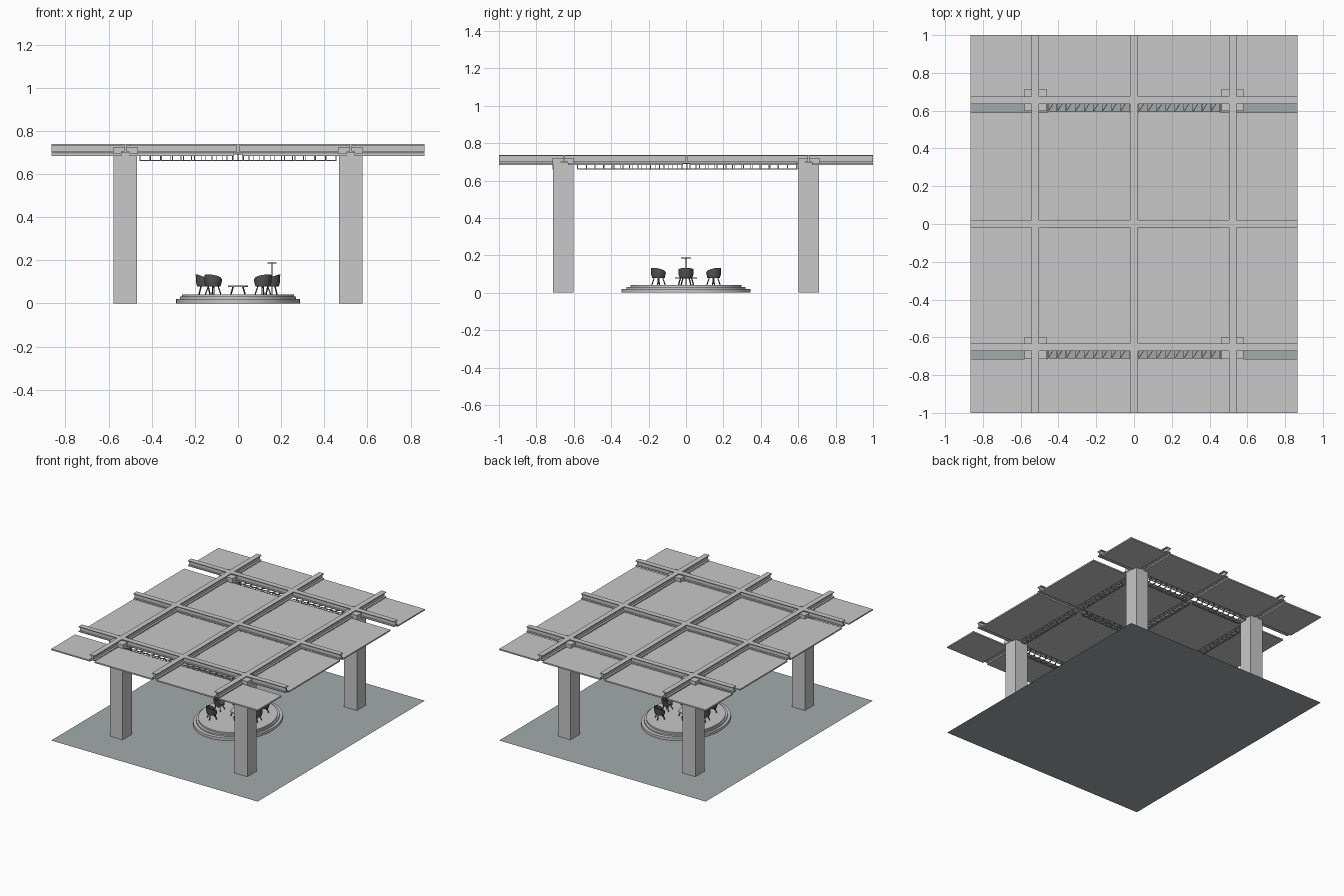
import bpy, bmesh, math
from mathutils import Vector, Matrix

if "Cube" in bpy.data.objects:
    bpy.data.objects.remove(bpy.data.objects["Cube"])


def mat(name, r, g, b):
    m = bpy.data.materials.new(name)
    m.diffuse_color = (r, g, b, 1)
    m.use_nodes = True
    m.node_tree.nodes["Principled BSDF"].inputs["Base Color"].default_value = m.diffuse_color
    return m


CONCRETE = mat("light grey", 0.58, 0.58, 0.58)
FLOOR = mat("slate grey", 0.37, 0.41, 0.41)
DARK = mat("charcoal", 0.09, 0.09, 0.095)
STEEL = mat("steel grey", 0.45, 0.45, 0.45)


def finish(bm, name, material, smooth=False):
    bmesh.ops.recalc_face_normals(bm, faces=bm.faces)
    me = bpy.data.meshes.new(name)
    bm.to_mesh(me)
    bm.free()
    me.materials.append(material)
    ob = bpy.data.objects.new(name, me)
    bpy.context.collection.objects.link(ob)
    if smooth:
        bpy.ops.object.select_all(action='DESELECT')
        ob.select_set(True)
        bpy.context.view_layer.objects.active = ob
        bpy.ops.object.shade_smooth_by_angle(angle=math.radians(35))
    return ob


def box(bm, x0, x1, y0, y1, z0, z1):
    m = Matrix.Translation(((x0 + x1) / 2, (y0 + y1) / 2, (z0 + z1) / 2))
    m = m @ Matrix.Diagonal((x1 - x0, y1 - y0, z1 - z0, 1))
    bmesh.ops.create_cube(bm, size=1, matrix=m)


def bar(bm, a, b, t):
    a, b = Vector(a), Vector(b)
    d = b - a
    m = Matrix.Translation((a + b) / 2) @ d.to_track_quat('Z', 'Y').to_matrix().to_4x4()
    bmesh.ops.create_cube(bm, size=1, matrix=m @ Matrix.Diagonal((t, t, d.length, 1)))


def disc(bm, x, y, rx, ry, z0, z1, n=48):
    m = Matrix.Translation((x, y, (z0 + z1) / 2)) @ Matrix.Diagonal((rx, ry, z1 - z0, 1))
    bmesh.ops.create_cone(bm, cap_ends=True, segments=n, radius1=1, radius2=1, depth=1, matrix=m)


# floor sheet
bm = bmesh.new()
bmesh.ops.create_grid(bm, x_segments=1, y_segments=1, size=1,
                      matrix=Matrix.Diagonal((0.865, 1, 1, 1)))
finish(bm, "floor", FLOOR)

# four columns with wider heads
for sx in (-1, 1):
    for sy in (-1, 1):
        bm = bmesh.new()
        cx, cy = sx * 0.522, sy * 0.656
        box(bm, cx - 0.054, cx + 0.054, cy - 0.055, cy + 0.055, 0.0005, 0.69)
        box(bm, cx - 0.058, cx + 0.058, cy - 0.058, cy + 0.058, 0.69, 0.722)
        finish(bm, "column", CONCRETE)

# roof I-beams: profile boxes (half width, z0, z1)
PROFILE = ((0.02, 0.697, 0.703), (0.006, 0.703, 0.732), (0.02, 0.732, 0.738))
for c in (-0.522, 0, 0.522):
    bm = bmesh.new()
    for h, z0, z1 in PROFILE:
        box(bm, c - h, c + h, -1, 1, z0, z1)
    finish(bm, "long_roof_beam", CONCRETE)
for c in (-0.652, 0.002, 0.655):
    bm = bmesh.new()
    for h, z0, z1 in PROFILE:
        box(bm, -0.865, 0.865, c - h, c + h, z0, z1)
    finish(bm, "cross_roof_beam", CONCRETE)

# roof panels with gaps under the beams
XS = ((-0.865, -0.54), (-0.504, -0.018), (0.018, 0.504), (0.54, 0.865))
YS = ((-1, -0.715), (-0.632, -0.015), (0.018, 0.59), (0.675, 1))
for x0, x1 in XS:
    for y0, y1 in YS:
        bm = bmesh.new()
        box(bm, x0, x1, y0, y1, 0.684, 0.694)
        finish(bm, "roof_panel", CONCRETE)


# lattice trusses hanging between the columns
def truss(name, axis, centre, half, s0, s1, n):
    bm = bmesh.new()
    zb, zt, t = 0.663, 0.692, 0.005

    def p(s, w, z):
        return (s, centre + w, z) if axis == 'x' else (centre + w, s, z)
    for w in (-half, half):
        for z in (zb, zt):
            bar(bm, p(s0, w, z), p(s1, w, z), t)
    for i in range(n + 1):
        s = s0 + (s1 - s0) * i / n
        for w in (-half, half):
            bar(bm, p(s, w, zb), p(s, w, zt), 0.004)
        bar(bm, p(s, -half, zb), p(s, half, zb), 0.004)
        if i < n:
            e = s + (s1 - s0) / n
            bar(bm, p(s, -half, zt), p(e, half, zt), 0.004)
    finish(bm, name, STEEL)


for c in (-0.674, 0.632):
    truss("cross_truss", 'x', c, 0.038, -0.455, -0.025, 9)
    truss("cross_truss", 'x', c, 0.038, 0.025, 0.455, 9)
for c in (-0.522, 0.522):
    truss("long_truss", 'y', c, 0.018, -0.58, -0.025, 12)
    truss("long_truss", 'y', c, 0.018, 0.025, 0.59, 12)
truss("centre_long_truss", 'y', 0, 0.02, -0.58, 0.59, 24)
truss("centre_cross_truss", 'x', 0, 0.02, -0.455, 0.455, 18)

# stepped oval platform
for i, (rx, ry, z0, z1) in enumerate(((0.287, 0.346, 0.0005, 0.02),
                                      (0.27, 0.318, 0.02, 0.031),
                                      (0.26, 0.297, 0.031, 0.042))):
    bm = bmesh.new()
    disc(bm, 0, 0, rx, ry, z0, z1, 64)
    finish(bm, "platform_step_%d" % (i + 1), CONCRETE, True)


# tub chairs facing the centre
def chair(x, y):
    face = math.atan2(-y, -x)
    place = Matrix.Translation((x, y, 0)) @ Matrix.Rotation(face, 4, 'Z')
    bm = bmesh.new()
    disc(bm, 0, 0, 0.034, 0.034, 0.08, 0.096, 20)
    rings = []
    n = 18
    for i in range(n + 1):
        u = i / n
        a = math.radians(55 + 250 * u)
        top = 0.108 + 0.026 * math.sin(math.pi * u) ** 0.7
        ring = [bm.verts.new((r * math.cos(a), r * math.sin(a), z))
                for r, z in ((0.034, 0.078), (0.04, 0.1), (0.041, top),
                             (0.035, top), (0.032, 0.085))]
        rings.append(ring)
    for a, b in zip(rings, rings[1:]):
        for k in range(5):
            j = (k + 1) % 5
            bm.faces.new((a[k], a[j], b[j], b[k]))
    bm.faces.new(rings[0])
    bm.faces.new(rings[-1])
    bm.transform(place)
    finish(bm, "chair_shell", DARK, True)
    bm = bmesh.new()
    for k in range(4):
        a = math.radians(45 + 90 * k)
        c, s = math.cos(a), math.sin(a)
        bar(bm, (0.022 * c, 0.022 * s, 0.082), (0.036 * c, 0.036 * s, 0.042), 0.005)
    bm.transform(place)
    finish(bm, "chair_legs", DARK)


for sx in (-1, 1):
    chair(sx * 0.155, 0)
    for sy in (-1, 1):
        chair(sx * 0.115, sy * 0.147)

# low oval table
bm = bmesh.new()
disc(bm, 0, 0, 0.046, 0.06, 0.077, 0.083, 32)
finish(bm, "table_top", CONCRETE, True)
bm = bmesh.new()
for sx in (-1, 1):
    for sy in (-1, 1):
        bar(bm, (sx * 0.022, sy * 0.03, 0.078), (sx * 0.033, sy * 0.04, 0.042), 0.005)
finish(bm, "table_legs", DARK)

# reading stand
bm = bmesh.new()
disc(bm, 0.158, 0, 0.003, 0.003, 0.042, 0.185, 10)
box(bm, 0.137, 0.179, -0.027, 0.027, 0.184, 0.19)
finish(bm, "stand", DARK)
